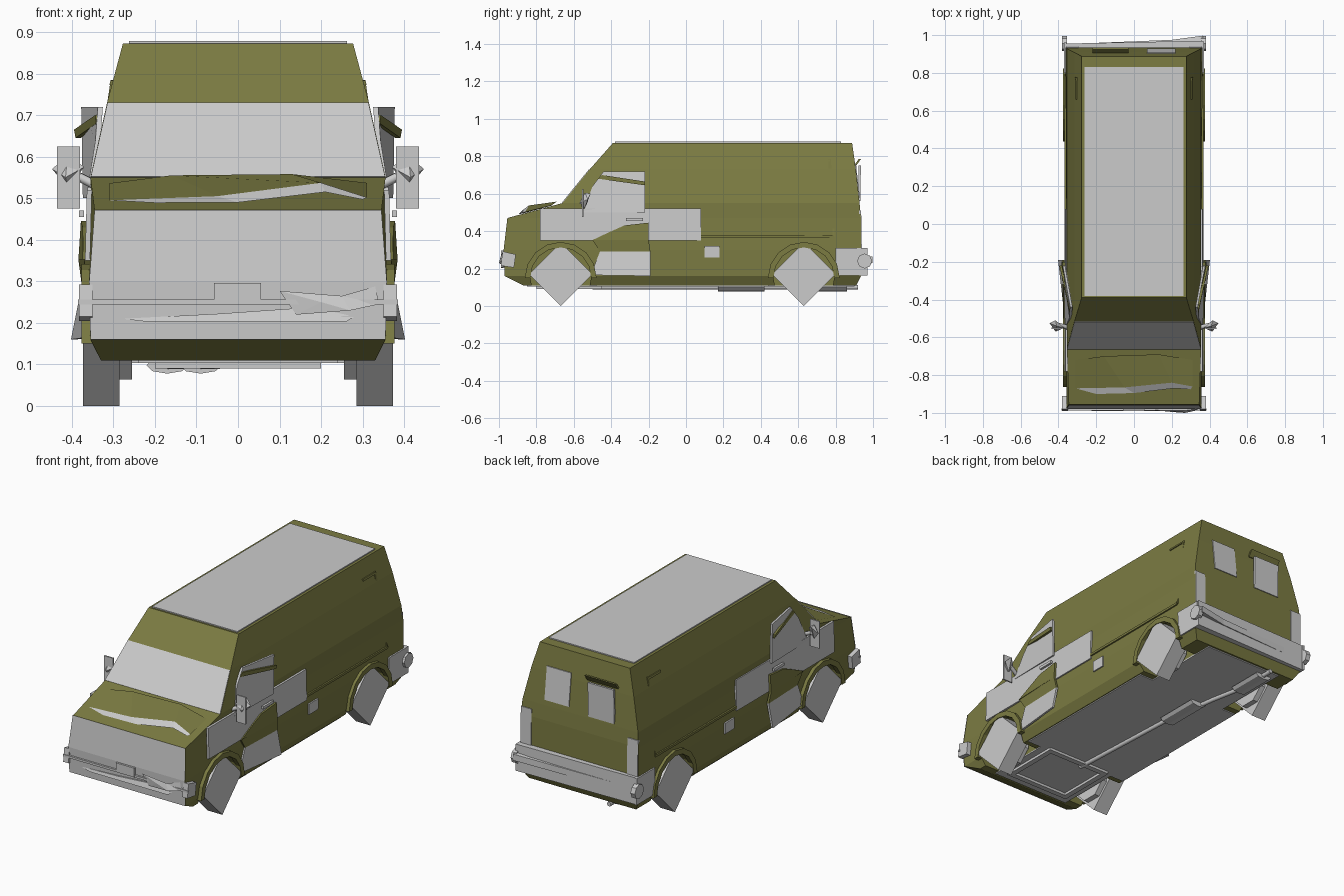
import bpy, bmesh, math
from mathutils import Vector

if "Cube" in bpy.data.objects:
    bpy.data.objects.remove(bpy.data.objects["Cube"])

olive = bpy.data.materials.new("olive_paint")
olive.diffuse_color = (0.2, 0.2, 0.055, 1)
olive.use_nodes = True
olive.node_tree.nodes["Principled BSDF"].inputs["Base Color"].default_value = olive.diffuse_color

# Body levels: z, front y, back y, half width at front, half width at back
LEVELS = [(.11, -.87, .91, .33, .33), (.16, -.97, .935, .355, .36),
          (.30, -.975, .935, .358, .362), (.47, -.955, .935, .345, .362),
          (.55, -.66, .928, .355, .355), (.73, -.515, .908, .315, .315),
          (.872, -.39, .888, .277, .277)]


def lerp_level(z, k):
    for a, b in zip(LEVELS, LEVELS[1:]):
        if z <= b[0]:
            t = (z - a[0]) / (b[0] - a[0])
            return a[k] + t * (b[k] - a[k])
    return LEVELS[-1][k]


def mesh(name, verts, faces, mat=None):
    me = bpy.data.meshes.new(name)
    me.from_pydata([tuple(v) for v in verts], [], faces)
    bm = bmesh.new()
    bm.from_mesh(me)
    bmesh.ops.recalc_face_normals(bm, faces=bm.faces)
    bm.to_mesh(me)
    bm.free()
    ob = bpy.data.objects.new(name, me)
    bpy.context.collection.objects.link(ob)
    if mat:
        me.materials.append(mat)
    return ob


def slab(name, pts, push, mat=None):
    """Closed solid from a polygon and a copy of it moved by push."""
    n = len(pts)
    p = [Vector(v) for v in pts]
    faces = [list(range(n)), list(range(n, 2 * n))]
    faces += [[i, (i + 1) % n, n + (i + 1) % n, n + i] for i in range(n)]
    return mesh(name, p + [v + Vector(push) for v in p], faces, mat)


def box(name, lo, hi, mat=None):
    (a, b, c), (d, e, f) = lo, hi
    return slab(name, [(a, b, c), (d, b, c), (d, e, c), (a, e, c)], (0, 0, f - c), mat)


def side_panel(name, pts, mat=None, thick=.012):
    """Panel on both flanks; points are (y, z, distance out from the body)."""
    for s, tag in ((1, "right"), (-1, "left")):
        slab(f"{name}_{tag}", [(s * (lerp_level(z, 4) + o), y, z) for y, z, o in pts],
             (-s * thick, 0, 0), mat)


def rect(y0, y1, z0, z1, o):
    return [(y0, z0, o), (y1, z0, o), (y1, z1, o), (y0, z1, o)]


def disc(y, z, r, n, x, turn=0):
    return [(x, y + r * math.cos(turn + i * math.tau / n), z + r * math.sin(turn + i * math.tau / n))
            for i in range(n)]


def tube(name, pts, r, sides=6):
    cu = bpy.data.curves.new(name, "CURVE")
    cu.dimensions = "3D"
    cu.bevel_depth, cu.bevel_resolution, cu.use_fill_caps = r, 1, True
    sp = cu.splines.new("POLY")
    sp.points.add(len(pts) - 1)
    for q, p in zip(sp.points, pts):
        q.co = (*p, 1)
    ob = bpy.data.objects.new(name, cu)
    bpy.context.collection.objects.link(ob)
    return ob


# Body shell
verts, faces = [], []
for z, fy, by, fw, bw in LEVELS:
    verts += [(-fw, fy, z), (fw, fy, z), (bw, by, z), (-bw, by, z)]
for k in range(len(LEVELS) - 1):
    faces += [[4 * k + i, 4 * k + (i + 1) % 4, 4 * k + 4 + (i + 1) % 4, 4 * k + 4 + i] for i in range(4)]
faces += [[0, 1, 2, 3], [4 * k + 4 + i for i in range(4)]]
body = mesh("van_body", verts, faces, olive)

# Wheel wells cut into the body, then wheels and arches
AXLES = {"front": -.67, "rear": .63}
for end, y in AXLES.items():
    for s, tag in ((1, "right"), (-1, "left")):
        cut = slab("well_cutter", disc(y, .16, .165, 16, s * .24), (s * .3, 0, 0))
        mod = body.modifiers.new("well", "BOOLEAN")
        mod.operation, mod.object, mod.solver = "DIFFERENCE", cut, "EXACT"
        bpy.context.view_layer.objects.active = body
        bpy.ops.object.modifier_apply(modifier=mod.name)
        bpy.data.objects.remove(cut)
        slab(f"{end}_tyre_{tag}", disc(y, .17, .17, 4, s * .285), (s * .088, 0, 0))
        slab(f"{end}_hub_{tag}", disc(y, .17, .115, 8, s * .255, math.pi / 8), (s * .06, 0, 0))
        n = 8
        arc = lambda r: [(s * .35, y + r * math.cos(math.pi * i / n), .15 + r * math.sin(math.pi * i / n))
                         for i in range(n + 1)]
        slab(f"{end}_arch_{tag}", arc(.192) + arc(.163)[::-1], (s * .027, 0, 0), olive)

# Floor, chassis frame and exhaust
box("floor_pan", (-.24, -.85, .104), (.24, .9, .112))
box("floor_middle", (-.325, -.48, .104), (.325, .44, .112))
for x in (-.2, .17):
    box("chassis_rail", (x, -.8, .09), (x + .03, -.46, .11))
for y in (-.8, -.48):
    box("chassis_cross", (-.2, y, .09), (.2, y + .03, .11))
tube("exhaust_pipe", [(-.05, -.5, .1), (-.08, .15, .1), (-.13, .5, .1), (-.17, .7, .1), (-.17, .92, .1)], .013)
for x, y0, y1 in ((-.09, .17, .42), (-.17, .66, .86)):
    slab("muffler", [(x + .05 * math.cos(i * math.tau / 8), y0, .098 + .02 * math.sin(i * math.tau / 8))
                     for i in range(8)], (.0, y1 - y0, 0))

# Roof panel, windscreen and nose panel
slab("roof_panel", [(-.262, -.38, .871), (.262, -.38, .871), (.262, .83, .871), (-.262, .83, .871)], (0, 0, .007))
slab("windscreen", [(-.354, -.664, .552), (.354, -.664, .552), (.314, -.519, .73), (-.314, -.519, .73)],
     (0, .01, -.006))
mesh("nose_panel", [(x * w, y, z) for z, y, w in ((.16, -.974, .355), (.30, -.979, .358), (.472, -.959, .345))
                    for x in (-1, 1)], [[0, 1, 3, 2], [2, 3, 5, 4]])

# Crumpled bonnet and its torn front edge
back = [(-.31, -.72, .536), (-.16, -.70, .555), (.13, -.69, .558), (.31, -.72, .537)]
edge = [(-.31, -.87, .495), (-.05, -.865, .505), (.2, -.84, .537), (.31, -.86, .502)]
mesh("bonnet_crumple", back + edge, [[i, i + 1, i + 5, i + 4] for i in range(3)], olive)
mesh("bonnet_tear", edge[:4] + [(-.2, -.90, .489), (0, -.895, .49), (.21, -.87, .515), (.3, -.875, .497)],
     [[i, i + 1, i + 5, i + 4] for i in range(3)])

# Crumpled front bumper
box("front_bumper_bar", (-.385, -.988, .244), (.385, -.976, .256))
box("number_plate", (-.058, -.99, .245), (.055, -.976, .296))
slab("bumper_lip", [(-.28, -.975, .21), (-.22, -.99, .203), (.26, -.99, .203), (.28, -.975, .215),
                    (.18, -.985, .238), (-.05, -.985, .222)], (0, .012, 0))
mesh("bumper_crumple", [(.14, -.985, .22), (.2, -.995, .25), (.27, -1, .23), (.34, -.985, .245),
                        (.33, -.98, .288), (.25, -.99, .265), (.1, -.985, .277)],
     [[0, 1, 6], [0, 2, 1], [1, 2, 5], [1, 5, 6], [2, 3, 5], [3, 4, 5]])
for s in (1, -1):
    slab("headlamp", [(s * .35, -.99, .215), (s * .35, -.92, .205), (s * .35, -.91, .275), (s * .35, -.98, .292)],
         (s * .032, 0, 0))

# Flank panels, doors and side windows
side_panel("wing_panel", rect(-.78, .08, .35, .52, .006))
side_panel("door_skin", [(-.50, .352, .012), (-.2, .352, .022), (-.2, .445, .016), (-.33, .43, .012), (-.42, .39, .011)], olive)
side_panel("door_lower", [(-.51, .165, .006), (-.19, .16, .042), (-.19, .29, .014), (-.46, .29, .004)])
side_panel("door_mid", [(-.46, .29, .004), (-.19, .29, .014), (-.2, .352, .022), (-.5, .352, .008)], olive)
side_panel("door_window", [(-.55, .5, .006), (-.22, .5, .014), (-.22, .72, .06), (-.44, .72, .02), (-.50, .64, .008)])
side_panel("window_frame", [(-.47, .68, .015), (-.22, .645, .057), (-.22, .665, .065), (-.45, .70, .022)], olive)
side_panel("door_handle", rect(-.32, -.23, .455, .47, .02))
side_panel("fuel_flap", rect(.1, .18, .26, .32, .006))
side_panel("slide_rail", rect(.08, .79, .365, .378, .007), olive)
side_panel("door_seam_rear", [(.785, .37, .006), (.795, .37, .006), (.775, .785, .006), (.76, .785, .006)], olive)
side_panel("door_seam_top", rect(.66, .77, .772, .783, .006), olive)
side_panel("rear_bumper_wrap", rect(.80, .96, .162, .31, .008))

# Wing mirrors
for s in (1, -1):
    box("mirror_plate", (s * .38, -.556, .475), (s * .436, -.548, .625))
    tube("mirror_arm", [(s * .34, -.55, .53), (s * .40, -.535, .56)], .012)
    mesh("mirror_shell", [(s * .447, -.525, .57), (s * .37, -.55, .575), (s * .415, -.51, .60),
                          (s * .415, -.57, .55), (s * .41, -.54, .605), (s * .41, -.54, .525)],
         [[0, 2, 4], [2, 1, 4], [1, 3, 4], [3, 0, 4], [2, 0, 5], [1, 2, 5], [3, 1, 5], [0, 3, 5]])


# Rear windows and lamps follow the sloping tail
def tail(name, x0, x1, z0, z1, lift=0, mat=None):
    y0, y1 = lerp_level(z0, 2) + .005, lerp_level(z1, 2) + .005 + lift
    slab(name, [(x0, y0, z0), (x1, y0, z0), (x1, y1, z1), (x0, y1, z1)], (0, -.012, 0), mat)


tail("rear_window_right", .07, .22, .58, .76)
tail("rear_window_left", -.21, -.05, .56, .75, .025)
tail("rear_window_frame", -.22, -.03, .75, .785, .03, olive)
for s in (1, -1):
    tail("tail_lamp", s * .295, s * .36, .31, .51)

# Rear bumper, bent out on the right
slab("rear_bumper", [(-.368, .93, .162), (.368, .93, .162), (.368, .97, .162), (-.368, .955, .162)], (0, 0, .148))
slab("rear_bumper_bent_strip", [(-.3, .955, .215), (.2, .975, .22), (.365, .997, .23), (.365, .96, .23), (-.3, .945, .215)],
     (0, 0, .035))
for s in (1, -1):
    slab("rear_bumper_cap", disc(.955, .24, .04, 8, s * .355), (s * .027, 0, 0))
